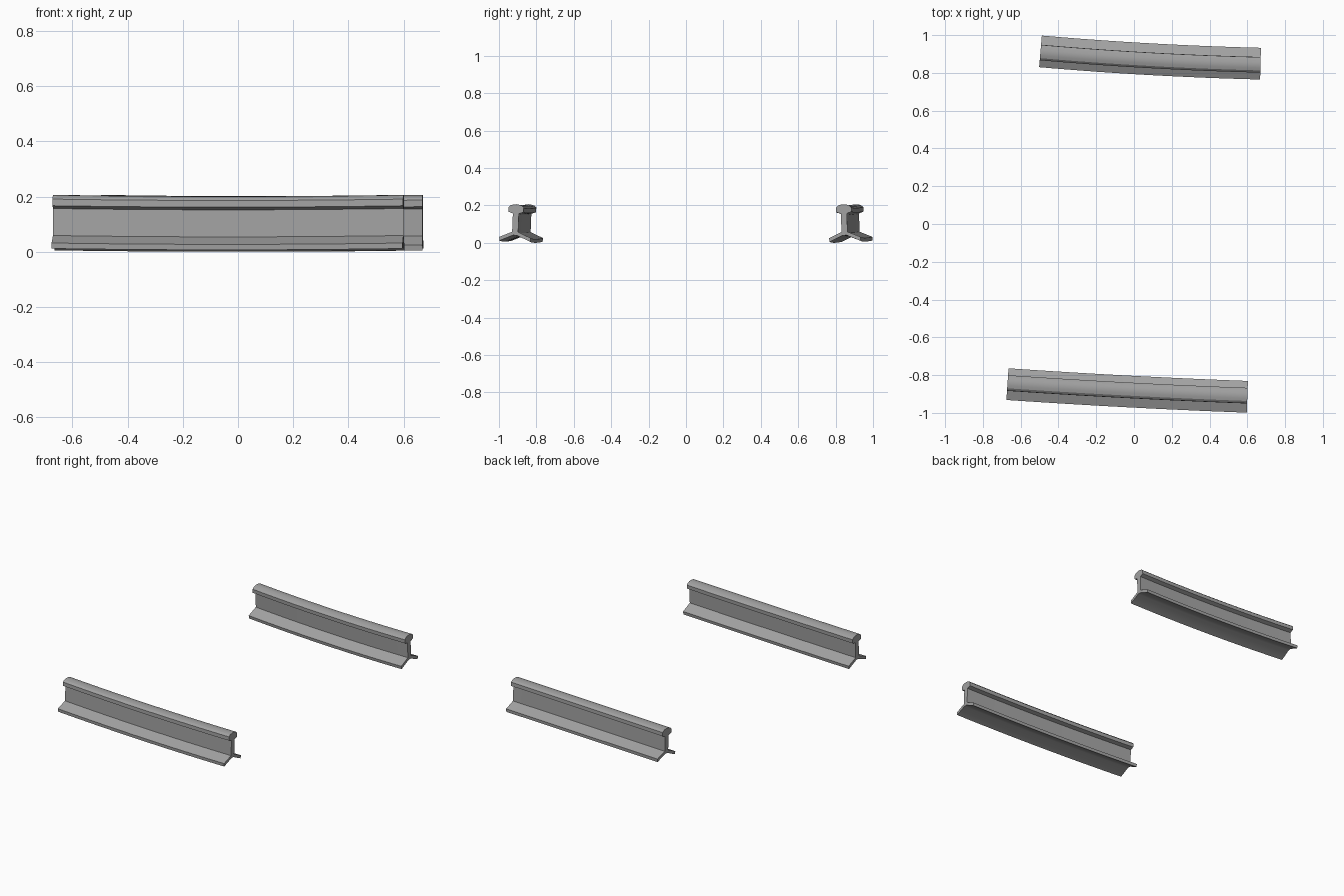
import bpy, bmesh
from math import atan2
from mathutils import Matrix, Vector

cube = bpy.data.objects.get("Cube")
if cube:
    bpy.data.objects.remove(cube, do_unlink=True)

# Worn steel
steel = bpy.data.materials.new("grey_steel")
steel.use_nodes = True
grey = (0.36, 0.36, 0.36, 1)
steel.diffuse_color = grey
steel.node_tree.nodes["Principled BSDF"].inputs["Base Color"].default_value = grey

# Half cross-section from the crown of the head down to the hollow of the foot
HALF = [(0, 0.208), (0.015, 0.206), (0.029, 0.202), (0.041, 0.191),
        (0.041, 0.167), (0.016, 0.158), (0.016, 0.060),
        (0.084, 0.030), (0.082, 0.010), (0.010, 0.042)]
SECTION = HALF + [(-y, z) for y, z in reversed(HALF) if y > 0]
STEPS = 16
DIP = 0.005


def make_rail(name, start, end, bow, cant):
    """Sweep the section along a slightly bowed, slightly dipping line."""
    start, end = Vector(start), Vector(end)
    span = end - start
    bm = bmesh.new()
    rings = []
    for i in range(STEPS + 1):
        t = i / STEPS
        arc = 4 * t * (1 - t)
        centre = start + span * t
        yaw = atan2(span.y - bow * 4 * (1 - 2 * t), span.x)
        frame = (Matrix.Translation((centre.x, centre.y - bow * arc, -DIP * arc))
                 @ Matrix.Rotation(yaw, 4, 'Z') @ Matrix.Rotation(cant, 4, 'X'))
        rings.append([bm.verts.new(frame @ Vector((0, y, z))) for y, z in SECTION])
    n = len(SECTION)
    for a, b in zip(rings, rings[1:]):
        for k in range(n):
            j = (k + 1) % n
            bm.faces.new((a[k], a[j], b[j], b[k]))
    # End caps
    bm.faces.new(rings[0])
    bm.faces.new(rings[-1])
    bmesh.ops.recalc_face_normals(bm, faces=bm.faces)
    low = min(v.co.z for v in bm.verts)
    bmesh.ops.translate(bm, vec=(0, 0, -low), verts=bm.verts)
    mesh = bpy.data.meshes.new(name)
    bm.to_mesh(mesh)
    bm.free()
    mesh.materials.append(steel)
    rail = bpy.data.objects.new(name, mesh)
    bpy.context.collection.objects.link(rail)
    # Rounded crown stays smooth, other edges stay sharp
    bpy.ops.object.select_all(action='DESELECT')
    rail.select_set(True)
    bpy.context.view_layer.objects.active = rail
    bpy.ops.object.shade_smooth_by_angle(angle=0.45)


# Both rails lean slightly towards each other
make_rail("front_rail", (-0.67, -0.849), (0.6, -0.916), 0.005, -0.04)
make_rail("back_rail", (-0.495, 0.915), (0.67, 0.85), 0.009, 0.04)
